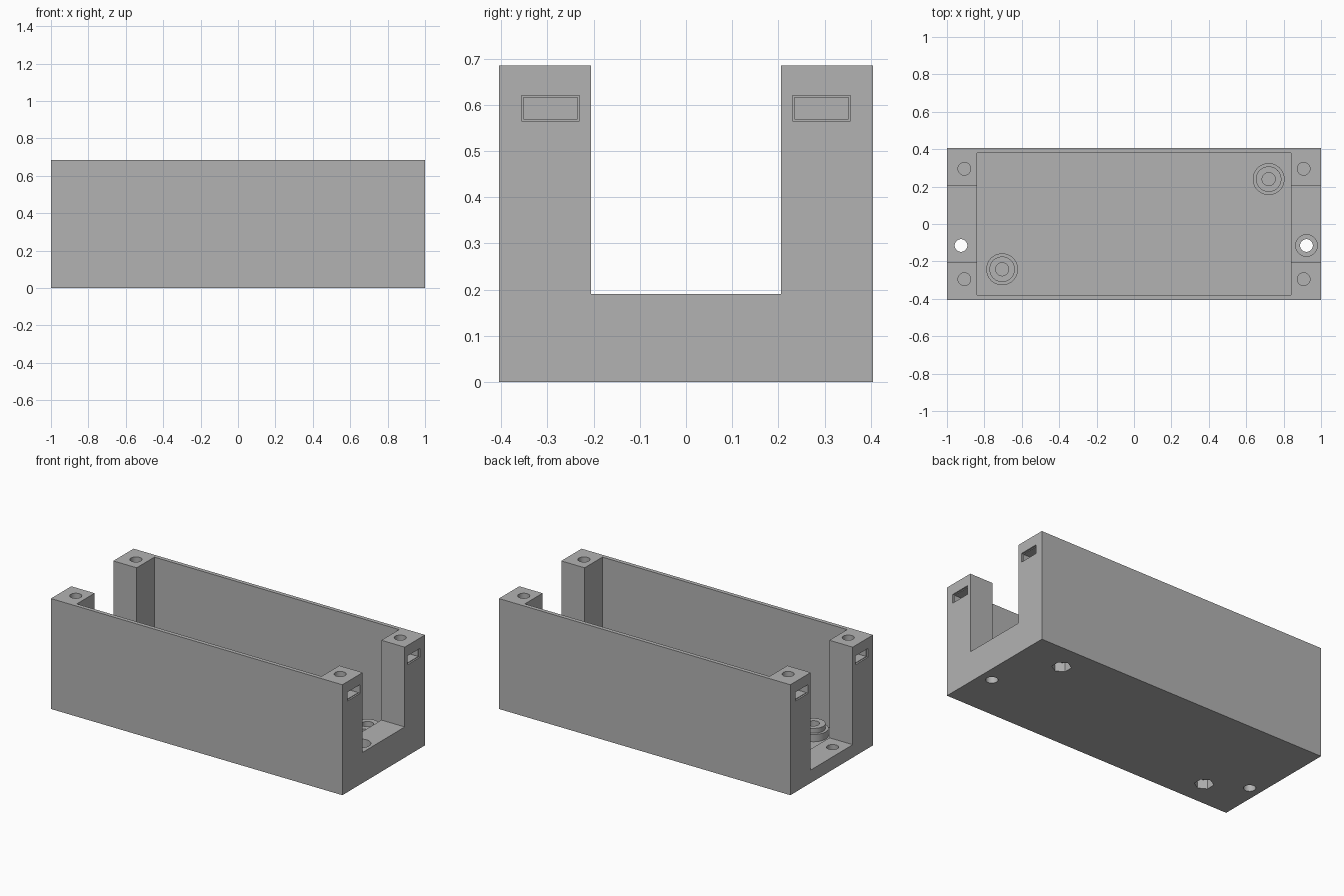
import bpy
from mathutils import Matrix

old = bpy.data.objects.get("Cube")
if old:
    bpy.data.objects.remove(old, do_unlink=True)

END, SIDE, TOP = 1.0, 0.405, 0.685     # outer half length, half width, height
INNER_X, INNER_Y = 0.84, 0.38          # cavity half sizes
NOTCH_Y = 0.206                        # half width of the end openings
FLOOR, LOW_SILL, HIGH_SILL = 0.045, 0.08, 0.19

grey = bpy.data.materials.new("plain_grey")
grey.use_nodes = True
grey.diffuse_color = (0.45, 0.45, 0.45, 1)
grey.node_tree.nodes["Principled BSDF"].inputs["Base Color"].default_value = (0.45, 0.45, 0.45, 1)


def box(name, x, y, z):
    """Box from three (low, high) ranges."""
    bpy.ops.mesh.primitive_cube_add(size=1)
    ob = bpy.context.object
    ob.name = name
    ranges = (x, y, z)
    centre = [(a + b) / 2 for a, b in ranges]
    size = [abs(b - a) for a, b in ranges]
    ob.data.transform(Matrix.Translation(centre) @ Matrix.Diagonal((*size, 1)))
    return ob


def cylinder(name, x, y, radius, z0, z1, sides=48):
    bpy.ops.mesh.primitive_cylinder_add(vertices=sides, radius=radius, depth=z1 - z0)
    ob = bpy.context.object
    ob.name = name
    ob.data.transform(Matrix.Translation((x, y, (z0 + z1) / 2)))
    return ob


def combine(target, tool, operation="DIFFERENCE"):
    """Apply a boolean and discard the tool."""
    mod = target.modifiers.new(tool.name, "BOOLEAN")
    mod.operation, mod.solver, mod.object = operation, "EXACT", tool
    bpy.context.view_layer.objects.active = target
    bpy.ops.object.modifier_apply(modifier=mod.name)
    bpy.data.objects.remove(tool, do_unlink=True)


# Tray body with its cavity and the two end openings
body = box("open_case", (-END, END), (-SIDE, SIDE), (0, TOP))
body.data.materials.append(grey)
combine(body, box("cavity", (-INNER_X, INNER_X), (-INNER_Y, INNER_Y), (FLOOR, 1)))
for side, sill in ((-1, LOW_SILL), (1, HIGH_SILL)):
    combine(body, box("end_opening", (side * 0.8, side * 1.1), (-NOTCH_Y, NOTCH_Y), (sill, 1)))

# Stepped standoffs with a screw hole above and a nut pocket below
for x, y in ((0.72, 0.24), (-0.705, -0.242)):
    combine(body, cylinder("standoff_base", x, y, 0.085, 0.02, 0.09), "UNION")
    combine(body, cylinder("standoff_top", x, y, 0.068, 0.03, 0.12), "UNION")
    combine(body, cylinder("standoff_hole", x, y, 0.035, 0.07, 0.2))
    combine(body, cylinder("nut_pocket", x, y, 0.055, -0.1, 0.055, 6))

# Mounting holes through the sills, counterbored at the high end
for x in (-0.925, 0.922):
    combine(body, cylinder("mounting_hole", x, -0.115, 0.034, -0.1, 0.3))
combine(body, cylinder("counterbore", 0.922, -0.115, 0.058, LOW_SILL, 0.3))

# Corner posts: lid screw holes and nut slots with a shallow lip
for sx in (-1, 1):
    for sy in (-1, 1):
        combine(body, cylinder("lid_hole", sx * 0.907, sy * 0.295, 0.034, 0.45, 0.8))
        combine(body, box("slot_lip", (sx * 0.99, sx * 1.1), (sy * 0.231, sy * 0.356), (0.565, 0.62)))
        combine(body, box("nut_slot", (sx * 0.86, sx * 1.1), (sy * 0.235, sy * 0.352), (0.569, 0.616)))

bpy.ops.object.select_all(action="DESELECT")
body.select_set(True)
bpy.context.view_layer.objects.active = body
bpy.ops.object.shade_smooth_by_angle()
